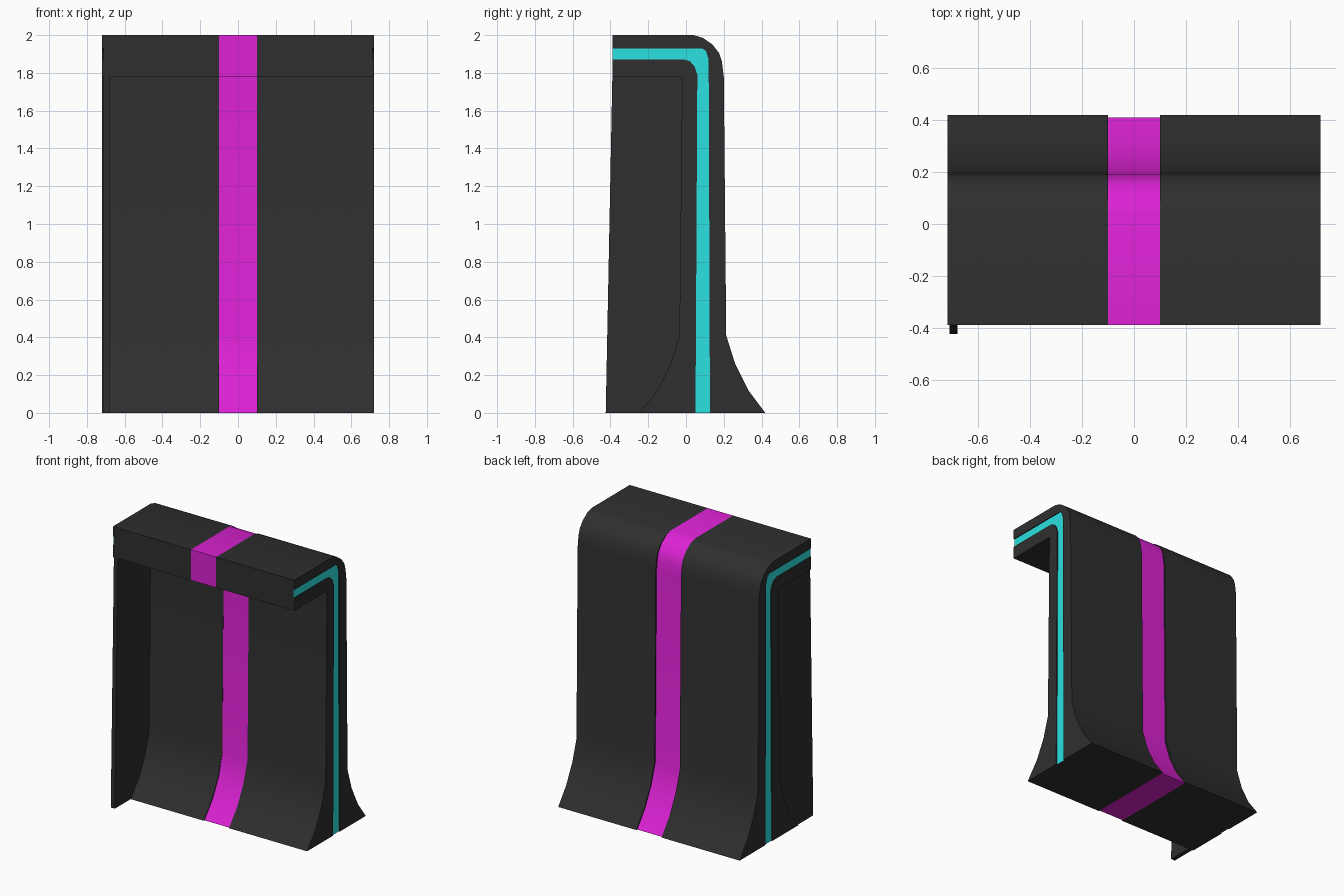
import bpy, bmesh, math

if "Cube" in bpy.data.objects:
    bpy.data.objects.remove(bpy.data.objects["Cube"])


def material(name, rgb):
    m = bpy.data.materials.new(name)
    m.diffuse_color = (*rgb, 1)
    m.use_nodes = True
    m.node_tree.nodes["Principled BSDF"].inputs["Base Color"].default_value = m.diffuse_color
    return m


dark = material("charcoal", (0.028, 0.028, 0.028))
cyan = material("cyan", (0.025, 0.75, 0.75))
magenta = material("magenta", (0.72, 0.016, 0.66))


def extrude(name, profile, x0, x1, mat):
    """Extrude a (y, z) profile along x."""
    x0, x1 = min(x0, x1), max(x0, x1)
    bm = bmesh.new()
    face = bm.faces.new([bm.verts.new((x0, y, z)) for y, z in profile])
    ext = bmesh.ops.extrude_face_region(bm, geom=[face])
    moved = [g for g in ext["geom"] if isinstance(g, bmesh.types.BMVert)]
    bmesh.ops.translate(bm, verts=moved, vec=(x1 - x0, 0, 0))
    bmesh.ops.recalc_face_normals(bm, faces=bm.faces)
    me = bpy.data.meshes.new(name)
    bm.to_mesh(me)
    bm.free()
    me.materials.append(mat)
    ob = bpy.data.objects.new(name, me)
    bpy.context.collection.objects.link(ob)
    return ob


def smooth(ob):
    ob.data.polygons.foreach_set("use_smooth", [True] * len(ob.data.polygons))
    ob.data.set_sharp_from_angle(angle=math.radians(30))


# Shared profiles: flared back, rounded top corner, overhanging lip
outer = [(-0.39, 2.0), (0.04, 2.0), (0.09, 1.985), (0.14, 1.95), (0.175, 1.905),
         (0.19, 1.86), (0.2, 1.78), (0.213, 0.41), (0.26, 0.26), (0.33, 0.12), (0.42, 0)]
inner = [(-0.245, 0), (-0.15, 0.12), (-0.08, 0.26), (-0.035, 0.41), (-0.02, 1.78)]
lip = [(-0.39, 1.78)]
stripe = [(-0.39, 1.93), (0.085, 1.93), (0.105, 1.917), (0.12, 1.87), (0.127, 0),
          (0.05, 0), (0.06, 1.79), (0.045, 1.835), (0.02, 1.862), (-0.01, 1.87), (-0.39, 1.87)]

# Groove cutter profile runs slightly past the open ends
groove = [(y - 0.05 if y < -0.38 else y, z - 0.05 if z == 0 else z) for y, z in stripe]

# Dark body halves with a grooved cyan line on each end
for side, s in (("left", -1), ("right", 1)):
    body = extrude(side + "_body", outer + inner + lip, s * 0.1, s * 0.72, dark)
    cutter = extrude(side + "_groove_cutter", groove, s * 0.711, s * 0.78, dark)
    cutter.hide_render = True
    mod = body.modifiers.new("groove", 'BOOLEAN')
    mod.operation = 'DIFFERENCE'
    mod.solver = 'EXACT'
    mod.object = cutter
    dg = bpy.context.evaluated_depsgraph_get()
    cut = bpy.data.meshes.new_from_object(body.evaluated_get(dg))
    body.modifiers.clear()
    body.data = cut
    bpy.data.objects.remove(cutter)
    smooth(body)
    extrude(side + "_end_stripe", stripe, s * 0.708, s * 0.713, cyan)

# Magenta centre band, slightly sunk on the back and inside
band_outer = [(y - 0.01 if z < 1.99 and z > 0 else y, z) for y, z in outer[:-1]] + [(0.41, 0)]
band_inner = [(y + (0.008 if z < 0.4 else 0.001), z) for y, z in inner]
smooth(extrude("centre_band", band_outer + band_inner + lip, -0.1, 0.1, magenta))

# Side panel closing the left end below the lip
extrude("left_side_panel", inner + [(-0.39, 1.78), (-0.425, 0)], -0.712, -0.68, dark)
